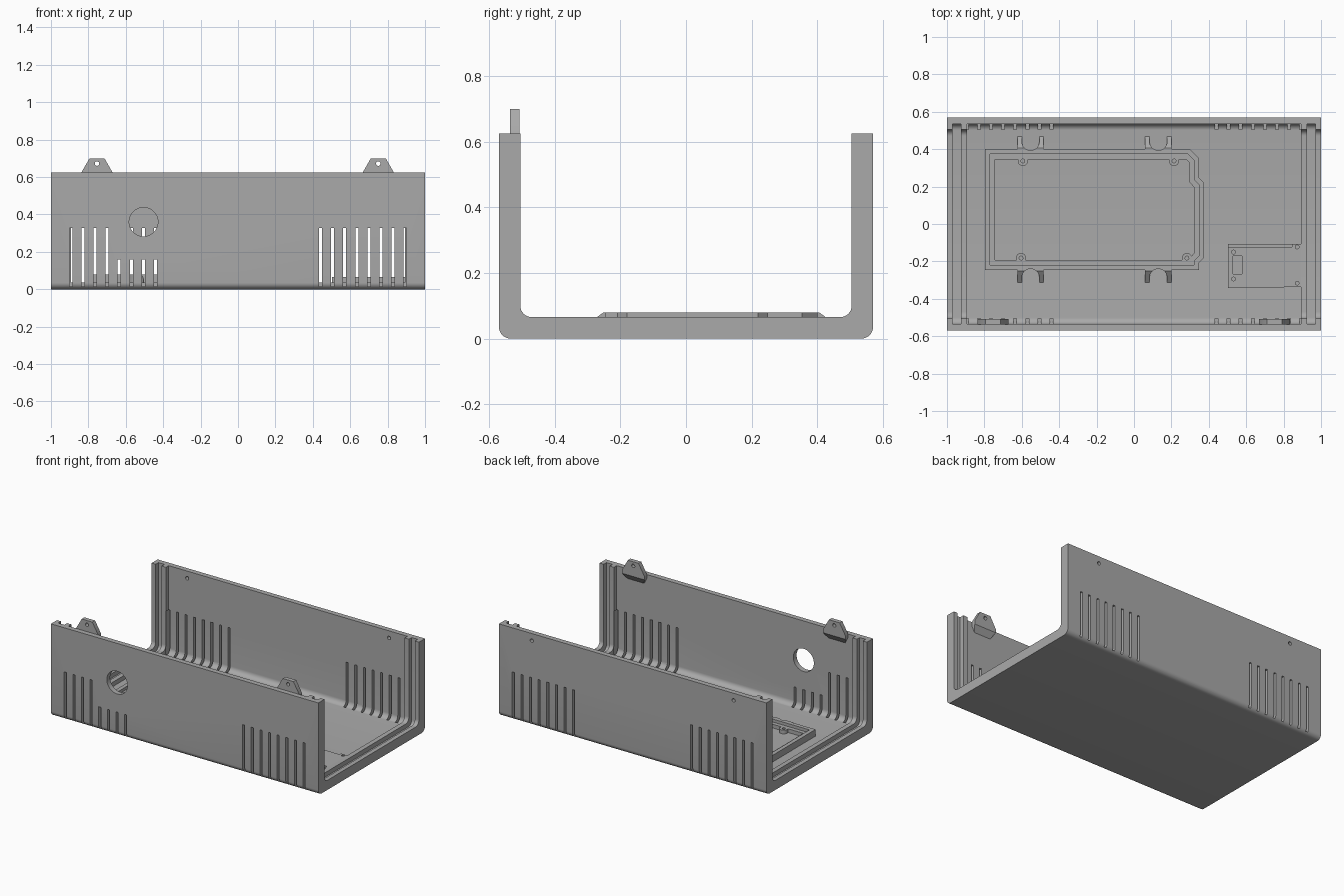
import bpy, bmesh
from math import sin, cos, pi

cube = bpy.data.objects.get("Cube")
if cube:
    bpy.data.objects.remove(cube)

grey = bpy.data.materials.new("grey_plastic")
grey.use_nodes = True
colour = (0.4, 0.4, 0.4, 1)
grey.diffuse_color = colour
grey.node_tree.nodes["Principled BSDF"].inputs["Base Color"].default_value = colour

TOP = 0.625      # wall height
HALF = 0.57      # half depth
SKIN = 0.035     # wall and floor thickness
RIM = 0.065      # thickness at the end ribs


def finish(name, bm):
    bmesh.ops.recalc_face_normals(bm, faces=bm.faces)
    mesh = bpy.data.meshes.new(name)
    bm.to_mesh(mesh)
    bm.free()
    mesh.materials.append(grey)
    obj = bpy.data.objects.new(name, mesh)
    bpy.context.collection.objects.link(obj)
    return obj


def solid(name, prisms):
    """One mesh from prisms: (outline points, axis, start, end)."""
    place = {"x": lambda p, d: (d, p[0], p[1]),
             "y": lambda p, d: (p[0], d, p[1]),
             "z": lambda p, d: (p[0], p[1], d)}
    bm = bmesh.new()
    for pts, axis, a, b in prisms:
        ends = [[bm.verts.new(place[axis](p, d)) for p in pts] for d in (a, b)]
        bm.faces.new(ends[0])
        bm.faces.new(ends[1])
        for i in range(len(pts)):
            j = (i + 1) % len(pts)
            bm.faces.new((ends[0][i], ends[0][j], ends[1][j], ends[1][i]))
    return finish(name, bm)


def circle(u, v, r, n=24):
    return [(u + r * cos(2 * pi * i / n), v + r * sin(2 * pi * i / n)) for i in range(n)]


def rect(u0, u1, v0, v1):
    return [(u0, v0), (u1, v0), (u1, v1), (u0, v1)]


def combine(obj, prisms, operation="DIFFERENCE"):
    tool = solid("cutter", prisms)
    tool.hide_render = True
    mod = obj.modifiers.new("combine", "BOOLEAN")
    mod.operation = operation
    mod.solver = "EXACT"
    mod.object = tool
    bpy.context.view_layer.objects.active = obj
    bpy.ops.object.modifier_apply(modifier=mod.name)
    bpy.data.objects.remove(tool)


def smooth(obj):
    bpy.ops.object.select_all(action="DESELECT")
    obj.select_set(True)
    bpy.context.view_layer.objects.active = obj
    bpy.ops.object.shade_smooth_by_angle(angle=pi / 6)


def trough(inset, top, r=0.035, n=8):
    """Rounded U path in y, z, offset inwards."""
    y = HALF - inset
    right = [(y - r + r * cos(a), inset + r - r * sin(a))
             for a in (pi / 2 * i / n for i in range(n + 1))]
    right = [(y, top)] + right
    return [(-p, q) for p, q in right] + right[::-1]


# Open case: U section, hollowed between the end ribs
case = solid("case_shell", [(trough(0, TOP) + trough(RIM, TOP)[::-1], "x", -1, 1)])
hollow = trough(SKIN, 0.8)
combine(case, [(hollow, "x", -0.893, 0.893),
               (hollow, "x", -0.97, -0.925),
               (hollow, "x", 0.925, 0.97)])

# Vent slots, shorter beneath the round opening
slots = []
for side in (-1, 1):
    for end in (-1, 1):
        for i in range(8):
            x = end * (0.893 - 0.0645 * i)
            short = side < 0 and end < 0 and i > 3
            slots.append((rect(x - 0.008, x + 0.008, 0.014, 0.16 if short else 0.327),
                          "y", side * 0.506, side * 0.6))
combine(case, slots)

# Round opening in front, screw holes behind
combine(case, [(circle(-0.505, 0.36, 0.077, 48), "y", -0.6, -0.45)]
        + [(circle(x, 0.577, 0.012), "y", 0.45, 0.6) for x in (-0.755, 0.755)])
smooth(case)

# Screw tabs on the front wall, with a sloped underside
for name, x in (("right_screw_tab", -0.754), ("left_screw_tab", 0.75)):
    half = [(0.04, 0.7), (0.083, TOP), (0.083, 0.6), (0.06, 0.555)]
    outline = [(x + u, z) for u, z in half] + [(x - u, z) for u, z in half[::-1]]
    tab = solid(name, [(outline, "y", -0.536, -0.507)])
    combine(tab, [([(-0.5, 0.61), (-0.54, 0.553), (-0.5, 0.54)], "x", x - 0.2, x + 0.2)])
    combine(tab, [(circle(x, 0.672, 0.012), "y", -0.6, -0.45)])
    smooth(tab)

# Board frame: stepped tray with an irregular right end
BACK, FRONT, FRAME_TOP, LEDGE, BASE = 0.4, -0.246, 0.08, 0.06, 0.03
outline = [(-0.797, BACK), (-0.797, FRONT), (0.347, FRONT), (0.347, -0.208),
           (0.374, -0.18), (0.374, 0.22), (0.347, 0.248), (0.347, 0.353), (0.3, BACK)]
bm = bmesh.new()
face = bm.faces.new([bm.verts.new((x, y, FRAME_TOP)) for x, y in outline])
rim_edges = list(bm.edges)
skirt = bmesh.ops.extrude_edge_only(bm, edges=rim_edges)["geom"]
lower = [v for v in skirt if isinstance(v, bmesh.types.BMVert)]
for v in lower:
    v.co.z = BASE - 0.01
bottom = bmesh.ops.contextual_create(bm, geom=[e for e in bm.edges
                                               if all(v in lower for v in e.verts)])
bm.normal_update()
for level in (LEDGE, BASE):
    bmesh.ops.inset_region(bm, faces=[face], thickness=0.027, use_even_offset=True)
    face = bmesh.ops.extrude_discrete_faces(bm, faces=[face])["faces"][0]
    for v in face.verts:
        v.co.z = level
frame = finish("board_frame", bm)

# Corner bosses and outer buttresses
bosses = [(-0.594, 0.337), (0.214, 0.337), (-0.604, -0.182), (0.283, -0.182)]
combine(frame, [(circle(x, y, 0.027), "z", 0.025, LEDGE) for x, y in bosses], "UNION")
wedges, notches = [], []
for x in (-0.553, 0.13):
    for edge, s in ((BACK, 1), (FRONT, -1)):
        side = [(-0.012, 0.025), (-0.012, FRAME_TOP), (0.005, FRAME_TOP),
                (0.068, SKIN), (0.068, 0.025)]
        wedges.append(([(edge + s * d, z) for d, z in side], "x", x - 0.07, x + 0.07))
        arc = [(x + 0.047 * cos(a), edge + s * (0.041 + 0.047 * sin(a)))
               for a in (pi + pi * i / 16 for i in range(17))]
        out = edge + s * 0.12
        notches.append((arc + [(x + 0.047, out), (x - 0.047, out)], "z", 0.01, 0.1))
combine(frame, wedges, "UNION")
combine(frame, notches)
combine(frame, [(circle(x, y, 0.01, 16), "z", 0.036, 0.1) for x, y in bosses])
smooth(frame)

# Small board mount joining the left end rib
mount = solid("board_mount", [([(0.503, -0.342), (0.893, -0.337), (0.893, -0.107),
                                (0.845, -0.107), (0.845, -0.122), (0.503, -0.122)],
                               "z", BASE, RIM)])
combine(mount, [(circle(x, y, 0.01, 16), "z", 0.04, 0.1) for x, y in
                ((0.532, -0.15), (0.532, -0.294), (0.872, -0.123), (0.872, -0.316))]
        + [(rect(0.53, 0.578, -0.267, -0.17), "z", 0.045, 0.1)])
smooth(mount)
solid("board_mount_step", [(rect(0.503, 0.845, -0.122, -0.107), "z", BASE, 0.05)])
